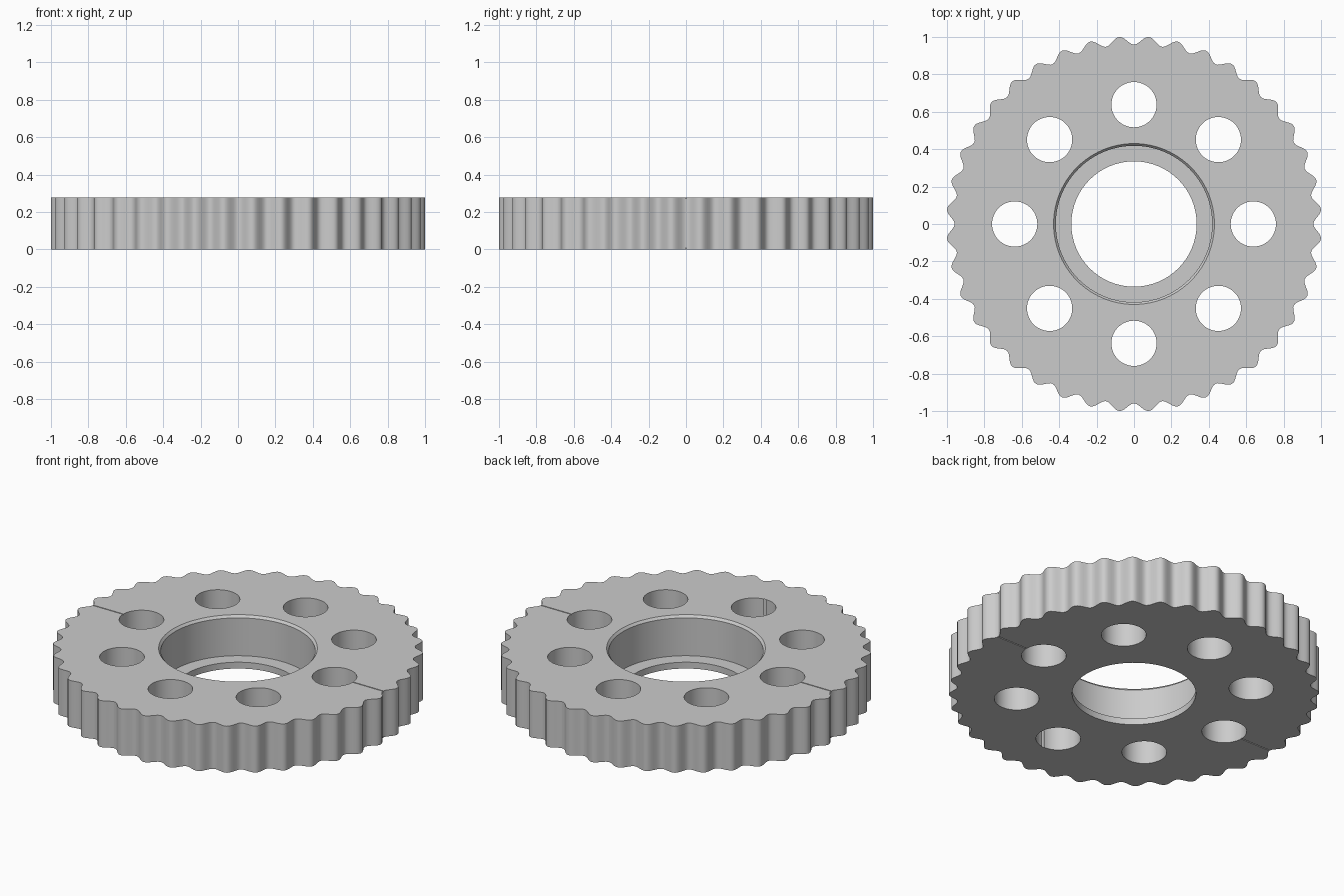
import bpy, bmesh
from math import sin, cos, pi, radians

if "Cube" in bpy.data.objects:
    bpy.data.objects.remove(bpy.data.objects["Cube"])

HEIGHT = 0.278
TEETH = 40

grey = bpy.data.materials.new("plain grey")
grey.diffuse_color = (0.6, 0.6, 0.6, 1)
grey.use_nodes = True
grey.node_tree.nodes["Principled BSDF"].inputs["Base Color"].default_value = grey.diffuse_color


def new_object(name, bm):
    bmesh.ops.recalc_face_normals(bm, faces=bm.faces)
    mesh = bpy.data.meshes.new(name)
    bm.to_mesh(mesh)
    bm.free()
    mesh.materials.append(grey)
    obj = bpy.data.objects.new(name, mesh)
    bpy.context.collection.objects.link(obj)
    return obj


def prism(name, outline, z0, z1):
    bm = bmesh.new()
    face = bm.faces.new([bm.verts.new((x, y, z0)) for x, y in outline])
    top = bmesh.ops.extrude_face_region(bm, geom=[face])["geom"]
    verts = [v for v in top if isinstance(v, bmesh.types.BMVert)]
    bmesh.ops.translate(bm, verts=verts, vec=(0, 0, z1 - z0))
    return new_object(name, bm)


def circle(cx, cy, r, n):
    return [(cx + r * cos(2 * pi * i / n), cy + r * sin(2 * pi * i / n)) for i in range(n)]


def lathe(name, profile, n):
    bm = bmesh.new()
    rings = [[bm.verts.new((x, y, z)) for x, y in circle(0, 0, r, n)] for r, z in profile]
    for a, b in zip(rings, rings[1:]):
        for i in range(n):
            j = (i + 1) % n
            bm.faces.new((a[i], a[j], b[j], b[i]))
    bm.faces.new(rings[0])
    bm.faces.new(rings[-1])
    return new_object(name, bm)


# Toothed wheel, with valleys on the axes
STEPS = 12
rim = []
for i in range(TEETH * STEPS):
    a = 2 * pi * i / (TEETH * STEPS)
    r = 0.981 - 0.022 * cos(TEETH * a)
    rim.append((r * cos(a), r * sin(a)))
wheel = prism("toothed_wheel", rim, 0, HEIGHT)

# Stepped bore: bearing seat with a chamfered mouth over a thin lip
cutters = [lathe("bore_cutter", [(0.335, -0.1), (0.335, 0.038), (0.418, 0.038),
                                 (0.418, HEIGHT - 0.014), (0.43, HEIGHT), (0.43, HEIGHT + 0.1)], 96)]

# Ring of eight round holes
for k in range(8):
    a = radians(45 * k)
    cutters.append(prism("hole_cutter", circle(0.638 * cos(a), 0.638 * sin(a), 0.121, 48),
                         -0.1, HEIGHT + 0.1))

# Fine alignment grooves on both faces, left and right
for side in (-1, 1):
    x0, x1 = sorted((side * 0.74, side * 0.99))
    line = [(x0, -0.003), (x1, -0.003), (x1, 0.003), (x0, 0.003)]
    for z0, z1 in ((-0.02, 0.006), (HEIGHT - 0.006, HEIGHT + 0.02)):
        cutters.append(prism("groove_cutter", line, z0, z1))

# Apply the cuts
bpy.context.view_layer.objects.active = wheel
wheel.select_set(True)
for cutter in cutters:
    cutter.hide_render = True
    mod = wheel.modifiers.new("cut", "BOOLEAN")
    mod.operation = "DIFFERENCE"
    mod.solver = "EXACT"
    mod.object = cutter
    bpy.ops.object.modifier_apply(modifier=mod.name)
    bpy.data.objects.remove(cutter)

bpy.ops.object.shade_smooth_by_angle(angle=radians(30))
